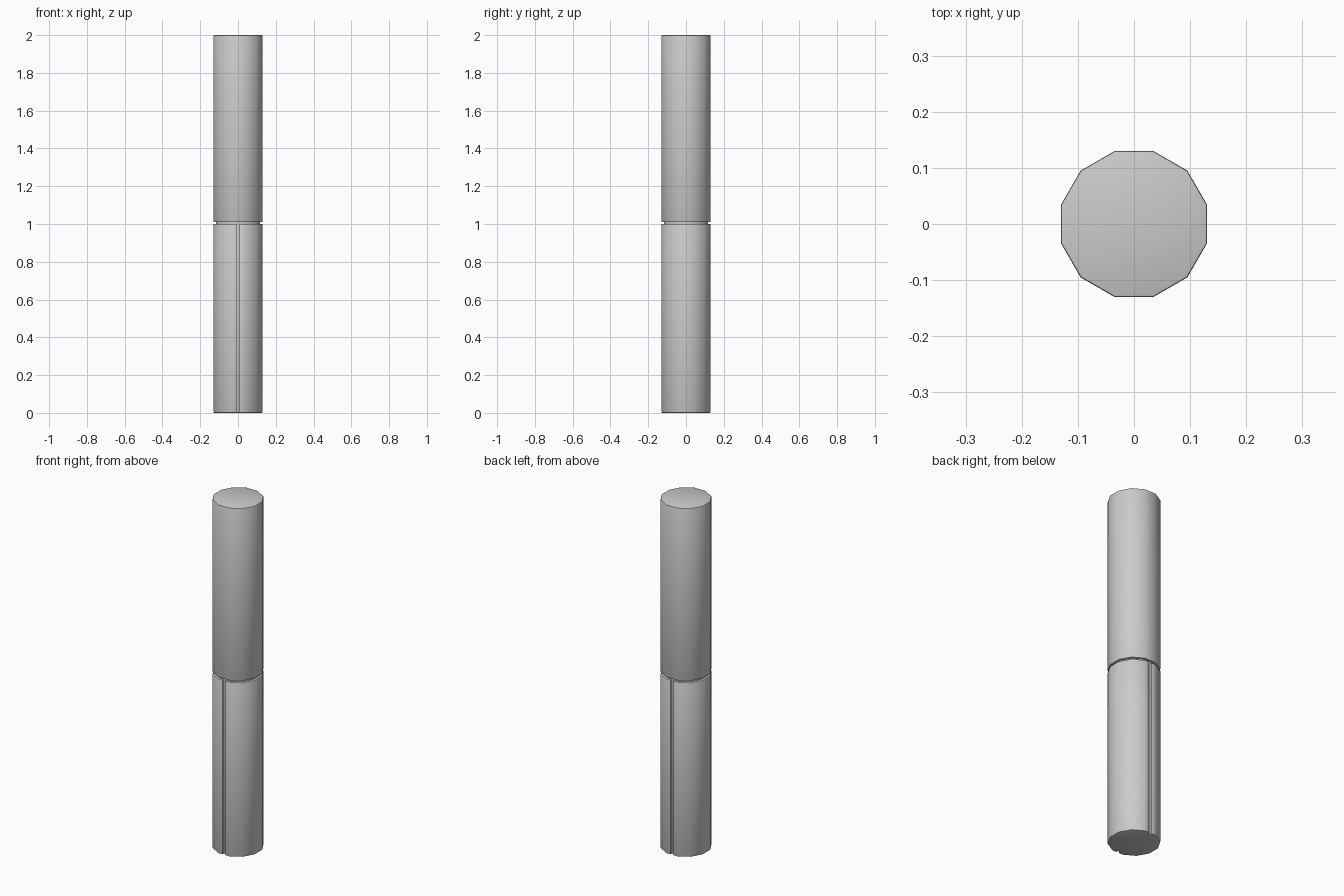
import bpy, bmesh, math

if "Cube" in bpy.data.objects:
    bpy.data.objects.remove(bpy.data.objects["Cube"])

APOTHEM = 0.13      # flat-to-centre distance of the twelve-sided shaft
CORE = 0.117        # groove floor
SLOT = 0.0075       # half width of the vertical slots
BEVEL = 0.004


def ring(apothem):
    r = apothem / math.cos(math.radians(15))
    return [(r * math.cos(math.radians(15 + 30 * i)),
             r * math.sin(math.radians(15 + 30 * i))) for i in range(12)]


def prism(name, outline, z0, z1, bevel=0.0):
    bm = bmesh.new()
    base = bm.faces.new([bm.verts.new((x, y, z0)) for x, y in outline])
    ext = bmesh.ops.extrude_face_region(bm, geom=[base], use_keep_orig=True)
    for v in ext["geom"]:
        if isinstance(v, bmesh.types.BMVert):
            v.co.z = z1
    bmesh.ops.recalc_face_normals(bm, faces=bm.faces)
    if bevel:
        # soften only sharp outer edges, leaving the twelve sides alone
        edges = [e for e in bm.edges if e.calc_face_angle_signed(0) > 0.9]
        bmesh.ops.bevel(bm, geom=edges, offset=bevel, segments=2,
                        profile=0.5, affect='EDGES', clamp_overlap=True)
    mesh = bpy.data.meshes.new(name)
    bm.to_mesh(mesh)
    bm.free()
    ob = bpy.data.objects.new(name, mesh)
    bpy.context.collection.objects.link(ob)
    bpy.ops.object.select_all(action='DESELECT')
    ob.select_set(True)
    bpy.context.view_layer.objects.active = ob
    bpy.ops.object.shade_smooth_by_angle(angle=math.radians(35))
    return ob


# lower outline with a slot notched into the back and front flats
slotted = []
for i, p in enumerate(ring(APOTHEM)):
    slotted.append(p)
    if i in (2, 8):
        s = 1 if i == 2 else -1
        slotted += [(s * SLOT, s * APOTHEM), (s * SLOT, s * CORE),
                    (-s * SLOT, s * CORE), (-s * SLOT, s * APOTHEM)]

prism("upper_shaft", ring(APOTHEM), 1.01, 2.0, BEVEL)
prism("slotted_lower_shaft", slotted, 0.0, 1.0, BEVEL)
prism("joint_core", ring(CORE), 0.995, 1.015)
